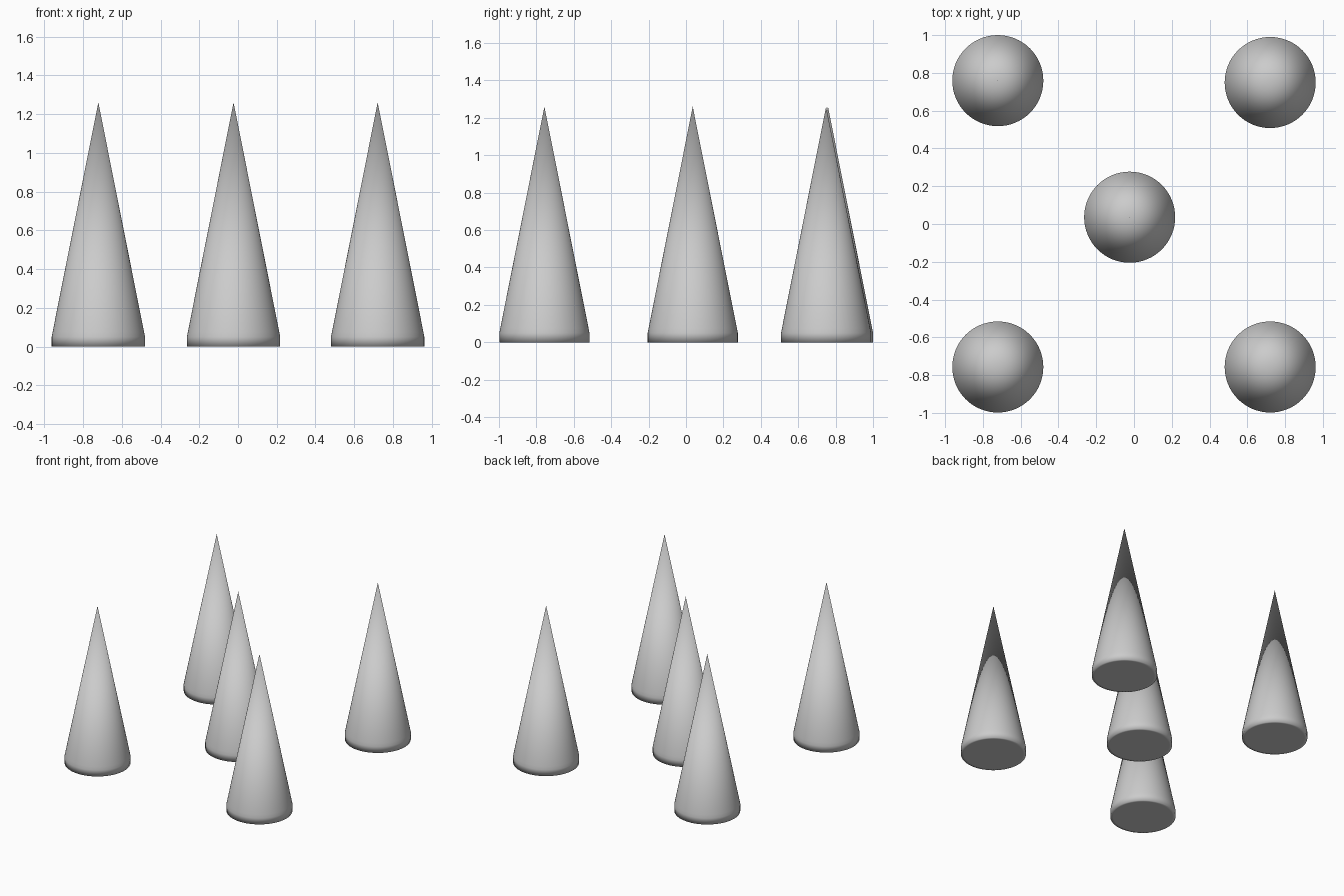
import bpy, bmesh, math

if "Cube" in bpy.data.objects:
    bpy.data.objects.remove(bpy.data.objects["Cube"])

# Half-profile of one spike as (radius, height), from base rim to near the tip
PROFILE = [(0.22, 0.0), (0.241, 0.0), (0.241, 0.05), (0.236, 0.075)]
TIP_Z = 1.26
SIDES = 64


def spike_mesh():
    bm = bmesh.new()
    rings = []
    for r, z in PROFILE:
        rings.append([bm.verts.new((r * math.cos(2 * math.pi * i / SIDES),
                                    r * math.sin(2 * math.pi * i / SIDES), z))
                      for i in range(SIDES)])
    tip = bm.verts.new((0, 0, TIP_Z))
    for i in range(SIDES):
        j = (i + 1) % SIDES
        for low, high in zip(rings, rings[1:]):
            bm.faces.new((low[i], low[j], high[j], high[i]))
        bm.faces.new((rings[-1][i], rings[-1][j], tip))
    # Flat underside
    bm.faces.new(rings[0][::-1])
    for f in bm.faces:
        f.smooth = True
    bm.normal_update()
    mesh = bpy.data.meshes.new("spike")
    bm.to_mesh(mesh)
    bm.free()
    return mesh


# Five spikes sharing one mesh: four corners and a slightly off-centre middle
mesh = spike_mesh()
PLACES = {
    "spike_front_left": (-0.721, -0.757),
    "spike_front_right": (0.721, -0.757),
    "spike_back_left": (-0.721, 0.759),
    "spike_back_right": (0.721, 0.749),
    "spike_middle": (-0.023, 0.036),
}
for name, (x, y) in PLACES.items():
    ob = bpy.data.objects.new(name, mesh)
    ob.location = (x, y, 0)
    bpy.context.collection.objects.link(ob)
